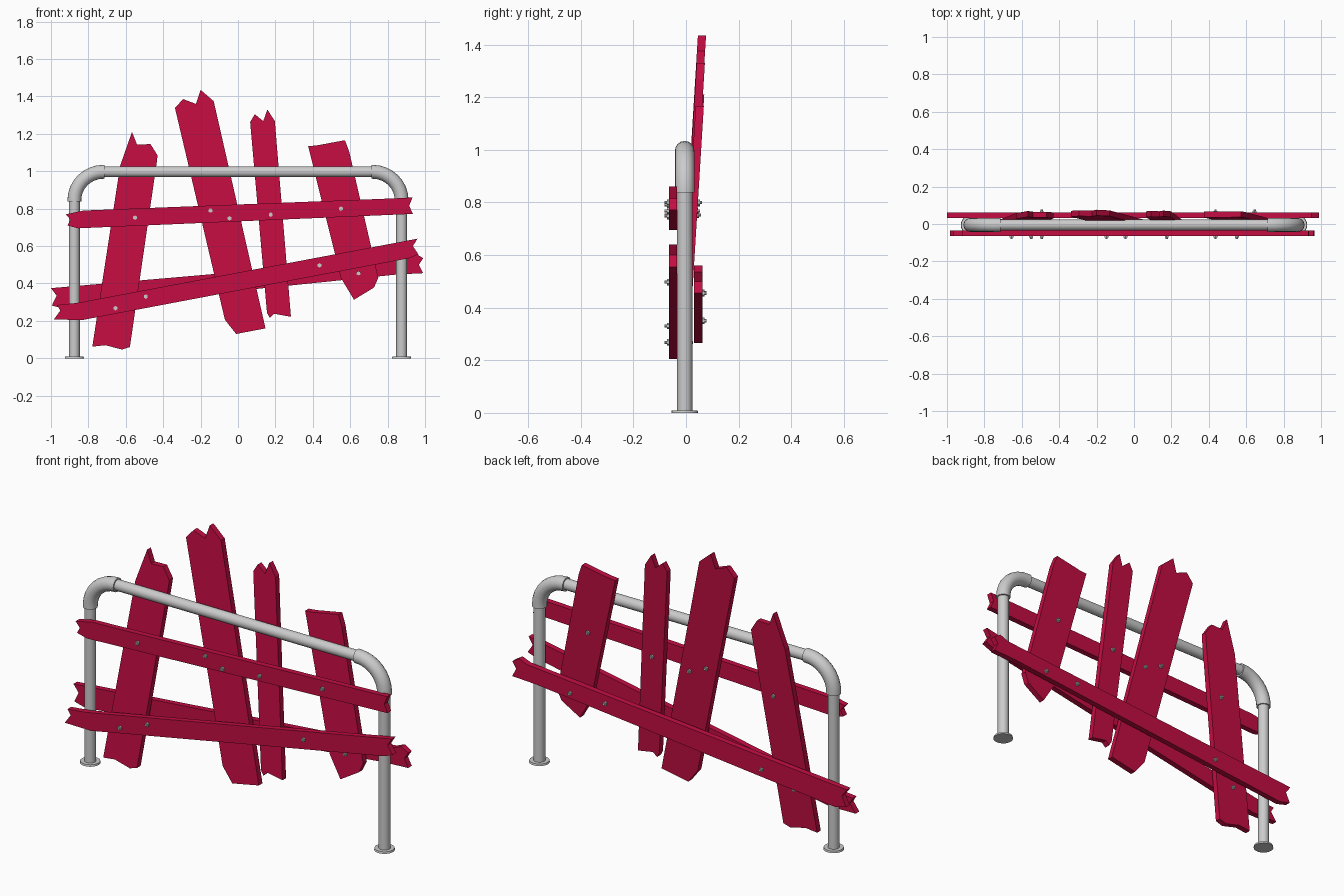
import bpy, bmesh, math
from mathutils import Matrix

if "Cube" in bpy.data.objects:
    bpy.data.objects.remove(bpy.data.objects["Cube"])

YC = -0.005          # depth of the pipe frame
LEAN = 0.0615        # backward lean of the upright boards
THICK = 0.031

red = bpy.data.materials.new("crimson_paint")
red.diffuse_color = (0.55, 0.004, 0.055, 1)
red.use_nodes = True
red.node_tree.nodes["Principled BSDF"].inputs["Base Color"].default_value = red.diffuse_color


def add_object(name, bm, mat=None):
    bmesh.ops.recalc_face_normals(bm, faces=bm.faces)
    me = bpy.data.meshes.new(name)
    bm.to_mesh(me)
    bm.free()
    ob = bpy.data.objects.new(name, me)
    bpy.context.collection.objects.link(ob)
    if mat:
        me.materials.append(mat)
    return ob


def smooth(ob):
    bpy.ops.object.select_all(action='DESELECT')
    ob.select_set(True)
    bpy.context.view_layer.objects.active = ob
    bpy.ops.object.shade_smooth_by_angle(angle=math.radians(40))


def tube(name, points, radius):
    cu = bpy.data.curves.new(name, 'CURVE')
    cu.dimensions = '3D'
    cu.bevel_depth = radius
    cu.bevel_resolution = 6
    cu.use_fill_caps = True
    sp = cu.splines.new('POLY')
    sp.points.add(len(points) - 1)
    for p, (x, z) in zip(sp.points, points):
        p.co = (x, YC, z, 1)
    ob = bpy.data.objects.new(name, cu)
    bpy.context.collection.objects.link(ob)
    bpy.ops.object.select_all(action='DESELECT')
    ob.select_set(True)
    bpy.context.view_layer.objects.active = ob
    bpy.ops.object.convert(target='MESH')
    smooth(bpy.context.object)


def board(name, outline, y0, lean=0.0):
    # broken-ended board: outline in x, z extruded towards +y
    bm = bmesh.new()
    front = [bm.verts.new((x, y0 + lean * z, z)) for x, z in outline]
    back = [bm.verts.new((x, y0 + THICK + lean * z, z)) for x, z in outline]
    bm.faces.new(front)
    bm.faces.new(back[::-1])
    n = len(outline)
    for i in range(n):
        j = (i + 1) % n
        bm.faces.new((front[j], front[i], back[i], back[j]))
    add_object(name, bm, red)


def bolt_head(name, x, z, y, side):
    # hexagonal nut with a short threaded tip, side = -1 front, 1 back
    bm = bmesh.new()
    for r, length, sides in ((0.012, 0.014, 6), (0.006, 0.022, 8)):
        mid = y + side * (length / 2 - 0.006)
        m = Matrix.Translation((x, mid, z)) @ Matrix.Rotation(math.pi / 2, 4, 'X')
        bmesh.ops.create_cone(bm, cap_ends=True, segments=sides, radius1=r,
                              radius2=r, depth=length, matrix=m)
    add_object(name, bm)


# pipe frame
for s, label in ((-1, "left"), (1, "right")):
    tube(label + "_leg", [(s * 0.875, 0.005), (s * 0.875, 0.86)], 0.029)
    arc = [(s * (0.72 + 0.155 * math.cos(a)), 0.845 + 0.152 * math.sin(a))
           for a in (math.pi / 2 * i / 8 for i in range(9))]
    tube(label + "_elbow", [(s * 0.875, 0.838)] + arc + [(s * 0.713, 0.997)], 0.037)
    bm = bmesh.new()
    bmesh.ops.create_cone(bm, cap_ends=True, segments=20, radius1=0.051, radius2=0.049,
                          depth=0.01, matrix=Matrix.Translation((s * 0.875, YC, 0.005)))
    smooth(add_object(label + "_foot_plate", bm))
tube("top_rail", [(-0.73, 0.997), (0.73, 0.997)], 0.029)

# cross boards
board("upper_front_board", [
    (-0.92, 0.77), (-0.895, 0.74), (-0.912, 0.71), (-0.855, 0.695), (0.935, 0.772),
    (0.915, 0.815), (0.933, 0.86), (0.86, 0.856), (-0.825, 0.79)], -0.065)
board("lower_front_board", [
    (-0.968, 0.285), (-0.95, 0.255), (-0.985, 0.207), (-0.83, 0.205), (0.915, 0.535),
    (0.965, 0.555), (0.935, 0.6), (0.96, 0.64), (0.9, 0.628), (-0.86, 0.296)], -0.065)
board("lower_back_board", [
    (-1.0, 0.375), (-0.97, 0.335), (-0.995, 0.282), (-0.93, 0.265), (0.85, 0.448), (0.99, 0.455),
    (0.967, 0.5), (0.99, 0.535), (0.95, 0.56), (0.9, 0.54)], 0.031)

# upright leaning boards
OFFSETS = {"left": -0.036, "wide": -0.043, "narrow": -0.041, "right": -0.035}
board("left_upright", [
    (-0.567, 1.21), (-0.54, 1.143), (-0.468, 1.145), (-0.43, 1.085), (-0.434, 1.05),
    (-0.578, 0.06), (-0.62, 0.047), (-0.71, 0.07), (-0.779, 0.062), (-0.63, 1.03)],
    OFFSETS["left"], LEAN)
board("wide_upright", [
    (-0.337, 1.338), (-0.294, 1.386), (-0.225, 1.36), (-0.2, 1.435), (-0.13, 1.375),
    (0.147, 0.16), (-0.01, 0.13), (-0.07, 0.206)],
    OFFSETS["wide"], LEAN)
board("narrow_upright", [
    (0.065, 1.263), (0.09, 1.305), (0.135, 1.268), (0.157, 1.33), (0.197, 1.268),
    (0.283, 0.222), (0.193, 0.238), (0.17, 0.217), (0.155, 0.243)],
    OFFSETS["narrow"], LEAN)
board("right_upright", [
    (0.375, 1.134), (0.42, 1.138), (0.572, 1.166), (0.594, 1.107), (0.75, 0.43),
    (0.727, 0.378), (0.62, 0.313), (0.55, 0.43)],
    OFFSETS["right"], LEAN)

# bolts through a front board and an upright
for i, (x, z, up) in enumerate(((-0.55, 0.752, "left"), (-0.147, 0.79, "wide"),
                                (-0.045, 0.748, "wide"), (0.175, 0.768, "narrow"),
                                (0.55, 0.8, "right"), (-0.655, 0.268, "left"))):
    bolt_head(f"front_bolt_{i}", x, z, -0.065, -1)
    bolt_head(f"back_bolt_{i}", x, z, OFFSETS[up] + LEAN * z + THICK, 1)

# bolts through the back board
for i, (x, z) in enumerate(((-0.493, 0.33), (0.436, 0.497))):
    bolt_head(f"lower_front_bolt_{i}", x, z, -0.065, -1)
for i, (x, z) in enumerate(((-0.493, 0.35), (0.436, 0.457), (0.645, 0.455))):
    bolt_head(f"lower_back_bolt_{i}", x, z, 0.062, 1)
bolt_head("right_upright_bolt", 0.645, 0.455, OFFSETS["right"] + LEAN * 0.455, -1)
